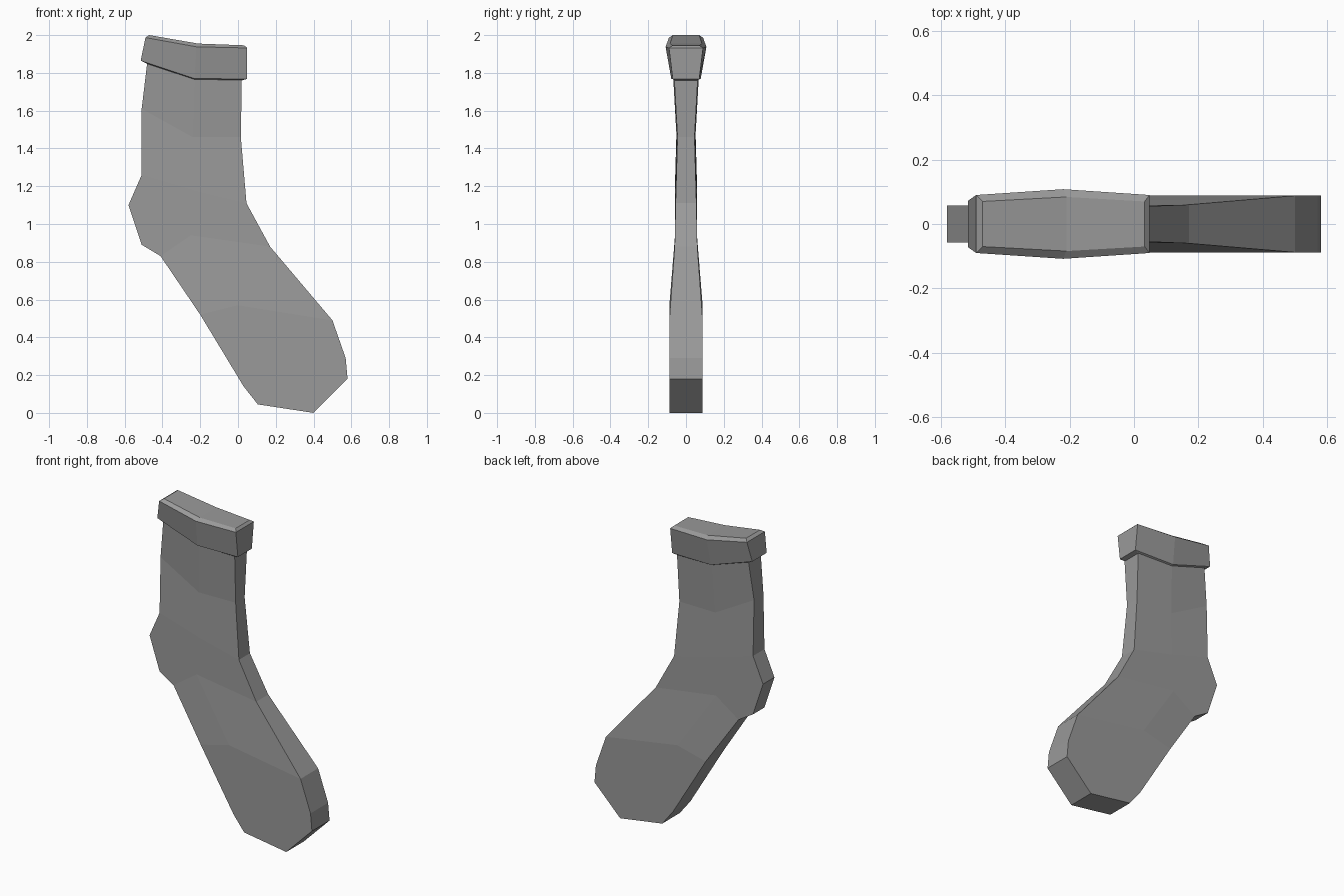
import bpy
import bmesh

if "Cube" in bpy.data.objects:
    bpy.data.objects.remove(bpy.data.objects["Cube"])


def make_material(name, colour):
    mat = bpy.data.materials.new(name)
    mat.use_nodes = True
    mat.diffuse_color = colour
    mat.node_tree.nodes["Principled BSDF"].inputs["Base Color"].default_value = colour
    return mat


wool = make_material("grey wool", (0.32, 0.32, 0.32, 1))


def finish(bm, name):
    bmesh.ops.recalc_face_normals(bm, faces=bm.faces)
    mesh = bpy.data.meshes.new(name)
    bm.to_mesh(mesh)
    bm.free()
    mesh.materials.append(wool)
    obj = bpy.data.objects.new(name, mesh)
    bpy.context.collection.objects.link(obj)


def two_sided(name, points, panels, outline):
    """Mirror flat side panels in y and join them with a rim along the outline."""
    bm = bmesh.new()
    sides = []
    for sign in (-1, 1):
        verts = {k: bm.verts.new((x, sign * half, z)) for k, (x, z, half) in points.items()}
        for panel in panels:
            bm.faces.new([verts[k] for k in panel.split()])
        sides.append(verts)
    near, far = sides
    for a, b in zip(outline, outline[1:] + outline[:1]):
        bm.faces.new((near[a], near[b], far[b], far[a]))
    finish(bm, name)


# Sock body: b = heel side, m = middle, f = instep side; (x, z, half thickness)
points = {
    "b1": (-0.48, 1.86, 0.062), "m1": (-0.23, 1.78, 0.068), "f1": (0.02, 1.77, 0.062),
    "b2": (-0.51, 1.61, 0.047), "m2": (-0.24, 1.46, 0.050), "f2": (0.015, 1.46, 0.045),
    "b3": (-0.51, 1.26, 0.057), "m3": (-0.24, 1.18, 0.057), "f3": (0.045, 1.11, 0.055),
    "heel_back": (-0.58, 1.10, 0.057), "heel_low": (-0.51, 0.89, 0.057),
    "b4": (-0.41, 0.83, 0.06), "m4": (-0.25, 0.94, 0.058), "f4": (0.17, 0.88, 0.06),
    "b5": (-0.20, 0.52, 0.088), "m5": (0.0, 0.57, 0.088), "f5": (0.50, 0.49, 0.088),
    "toe_a": (0.57, 0.29, 0.088), "toe_b": (0.58, 0.18, 0.088), "toe_c": (0.40, 0.0, 0.088),
    "toe_d": (0.105, 0.045, 0.088), "toe_e": (0.03, 0.14, 0.088),
}
panels = [
    "b1 m1 m2 b2", "m1 f1 f2 m2",
    "b2 m2 m3 b3", "m2 f2 f3 m3",
    "b3 m3 m4 b4 heel_low heel_back", "m3 f3 f4 m4",
    "b4 m4 m5 b5", "m4 f4 f5 m5",
    "b5 m5 f5 toe_a toe_b toe_c toe_d toe_e",
]
outline = ("b1 b2 b3 heel_back heel_low b4 b5 toe_e toe_d toe_c toe_b toe_a "
           "f5 f4 f3 f2 f1 m1").split()
two_sided("sock_body", points, panels, outline)

# Folded cuff: rings from the underside lip to the bevelled top
rings = [
    [(-0.475, 1.845, 0.060), (-0.23, 1.765, 0.066), (0.02, 1.76, 0.060)],
    [(-0.515, 1.865, 0.072), (-0.23, 1.77, 0.078), (0.048, 1.768, 0.070)],
    [(-0.49, 1.987, 0.090), (-0.22, 1.938, 0.108), (0.048, 1.932, 0.090)],
    [(-0.47, 2.0, 0.070), (-0.21, 1.955, 0.084), (0.033, 1.946, 0.070)],
]
bm = bmesh.new()
loops = []
for ring in rings:
    near = [bm.verts.new((x, -half, z)) for x, z, half in ring]
    far = [bm.verts.new((x, half, z)) for x, z, half in reversed(ring)]
    loops.append(near + far)
for low, high in zip(loops, loops[1:]):
    for i in range(len(low)):
        j = (i + 1) % len(low)
        bm.faces.new((low[i], low[j], high[j], high[i]))
# Closed top and underside
for v in (loops[0], loops[-1]):
    bm.faces.new((v[0], v[1], v[4], v[5]))
    bm.faces.new((v[1], v[2], v[3], v[4]))
finish(bm, "cuff")
